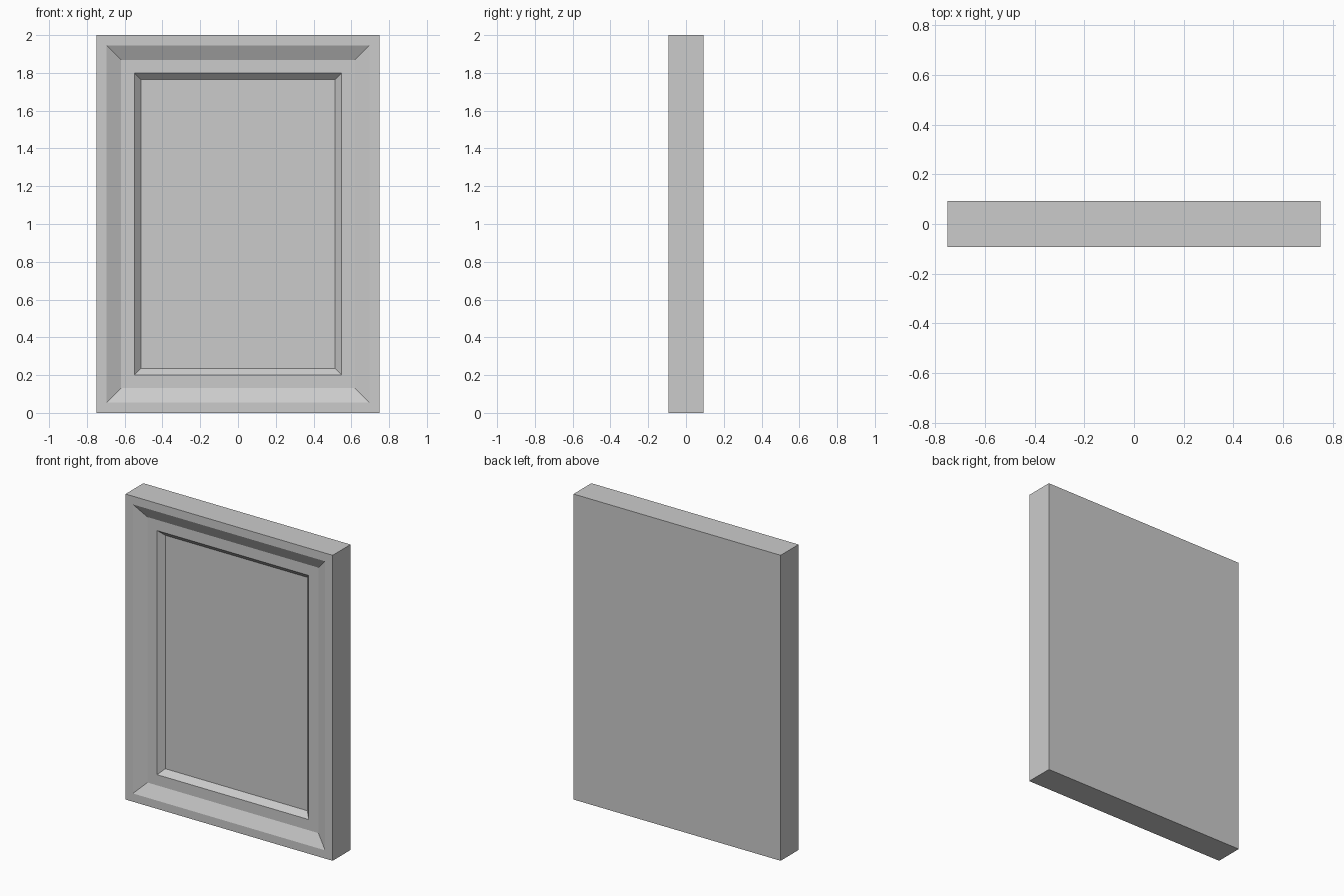
import bpy
import bmesh
from mathutils import Matrix, Vector

cube = bpy.data.objects.get("Cube")
if cube:
    bpy.data.objects.remove(cube, do_unlink=True)

WIDTH, DEPTH, HEIGHT = 1.5, 0.185, 2.0

# Single painted grey finish
grey = bpy.data.materials.new("plain grey")
grey.use_nodes = True
colour = (0.6, 0.6, 0.6, 1.0)
grey.diffuse_color = colour
grey.node_tree.nodes["Principled BSDF"].inputs["Base Color"].default_value = colour

# Solid slab standing on the floor
bm = bmesh.new()
bmesh.ops.create_cube(bm, size=1.0)
bmesh.ops.transform(
    bm, verts=bm.verts,
    matrix=Matrix.Translation((0, 0, HEIGHT / 2)) @ Matrix.Diagonal((WIDTH, DEPTH, HEIGHT, 1)))
bm.normal_update()
front = min(bm.faces, key=lambda f: f.calc_center_median().y)


def step_in(face, border, drop):
    """Inset the face by a border, then push it back to slope that border."""
    bmesh.ops.inset_region(bm, faces=[face], thickness=border, use_even_offset=True)
    bmesh.ops.translate(bm, verts=face.verts, vec=Vector((0, drop, 0)))
    bm.normal_update()


# Outer rim, shallow slope, flat frame, steep slope down to the panel
for border, drop in ((0.054, 0), (0.077, 0.04), (0.07, 0), (0.035, 0.035)):
    step_in(front, border, drop)

mesh = bpy.data.meshes.new("panel_door")
bm.to_mesh(mesh)
bm.free()
mesh.materials.append(grey)
door = bpy.data.objects.new("panel_door", mesh)
bpy.context.collection.objects.link(door)
